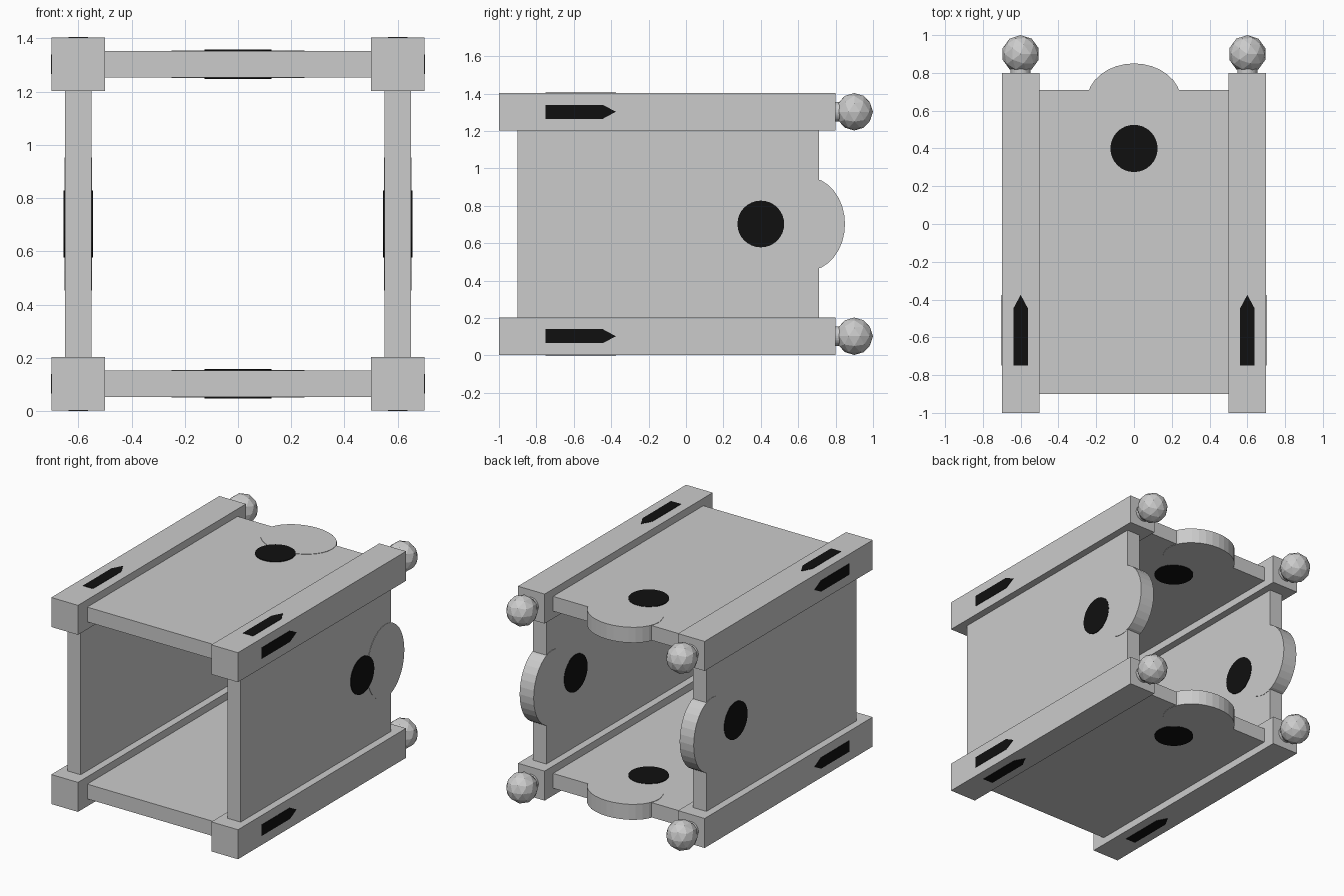
import bpy, bmesh
from math import pi
from mathutils import Matrix

if "Cube" in bpy.data.objects:
    bpy.data.objects.remove(bpy.data.objects["Cube"])

MARK = 0.0025                 # how far the painted arrows stand proud
MID = 0.7 + MARK              # height of the frame's long axis
T, R, S = Matrix.Translation, Matrix.Rotation, Matrix.Diagonal

black = bpy.data.materials.new("black")
black.diffuse_color = (0.005, 0.005, 0.005, 1)
black.use_nodes = True
black.node_tree.nodes["Principled BSDF"].inputs["Base Color"].default_value = black.diffuse_color


def finish(name, bm, matrix, mat=None):
    bmesh.ops.recalc_face_normals(bm, faces=bm.faces)
    me = bpy.data.meshes.new(name)
    bm.to_mesh(me)
    bm.free()
    me.transform(matrix)
    if mat:
        me.materials.append(mat)
    ob = bpy.data.objects.new(name, me)
    bpy.context.collection.objects.link(ob)


def box(name, size, loc, m):
    bm = bmesh.new()
    bmesh.ops.create_cube(bm, size=1, matrix=T(loc) @ S((*size, 1)))
    finish(name, bm, m)


def disc(name, rx, ry, depth, m, mat=None):
    bm = bmesh.new()
    bmesh.ops.create_cone(bm, cap_ends=True, segments=32, radius1=1, radius2=1,
                          depth=depth, matrix=S((rx, ry, 1, 1)))
    finish(name, bm, m, mat)


def arrow(name, m):
    outline = [(-0.0375, -0.75), (0.0375, -0.75), (0.0375, -0.445),
               (0, -0.375), (-0.0375, -0.445)]
    bm = bmesh.new()
    face = bm.faces.new([bm.verts.new((x, y, 0.09)) for x, y in outline])
    ext = bmesh.ops.extrude_face_region(bm, geom=[face])["geom"]
    bmesh.ops.translate(bm, vec=(0, 0, 0.01 + MARK),
                        verts=[v for v in ext if isinstance(v, bmesh.types.BMVert)])
    finish(name, bm, m, black)


# One panel and one corner rail, repeated in four quarter turns
for k, side in enumerate(("top", "right", "bottom", "left")):
    turn = T((0, 0, MID)) @ R(k * pi / 2, 4, 'Y')

    # Panel with rounded tab and black dot
    panel = turn @ T((0, 0, 0.6))
    box(side + "_panel", (1.0, 1.61, 0.1), (0, -0.095, 0), panel)
    disc(side + "_tab", 0.25, 0.2, 0.105, panel @ T((0, 0.65, 0)))
    disc(side + "_dot", 0.125, 0.125, 0.11, panel @ T((0, 0.4, 0)), black)

    # Corner rail with an arrow on each outer face
    corner = turn @ T((0.6, 0, 0.6))
    box(side + "_rail", (0.2, 1.8, 0.2), (0, -0.1, 0), corner)
    arrow(side + "_arrow_a", corner)
    arrow(side + "_arrow_b", corner @ R(pi / 2, 4, 'Y'))

# Ball connectors with necks at the back of each rail
for x in (-0.6, 0.6):
    for z in (-0.6, 0.6):
        place = T((x, 0.9, MID + z))
        bm = bmesh.new()
        bmesh.ops.create_icosphere(bm, subdivisions=2, radius=0.1)
        finish("ball", bm, place)
        disc("neck", 0.053, 0.053, 0.1, place @ T((0, -0.06, 0)) @ R(pi / 2, 4, 'X'))
